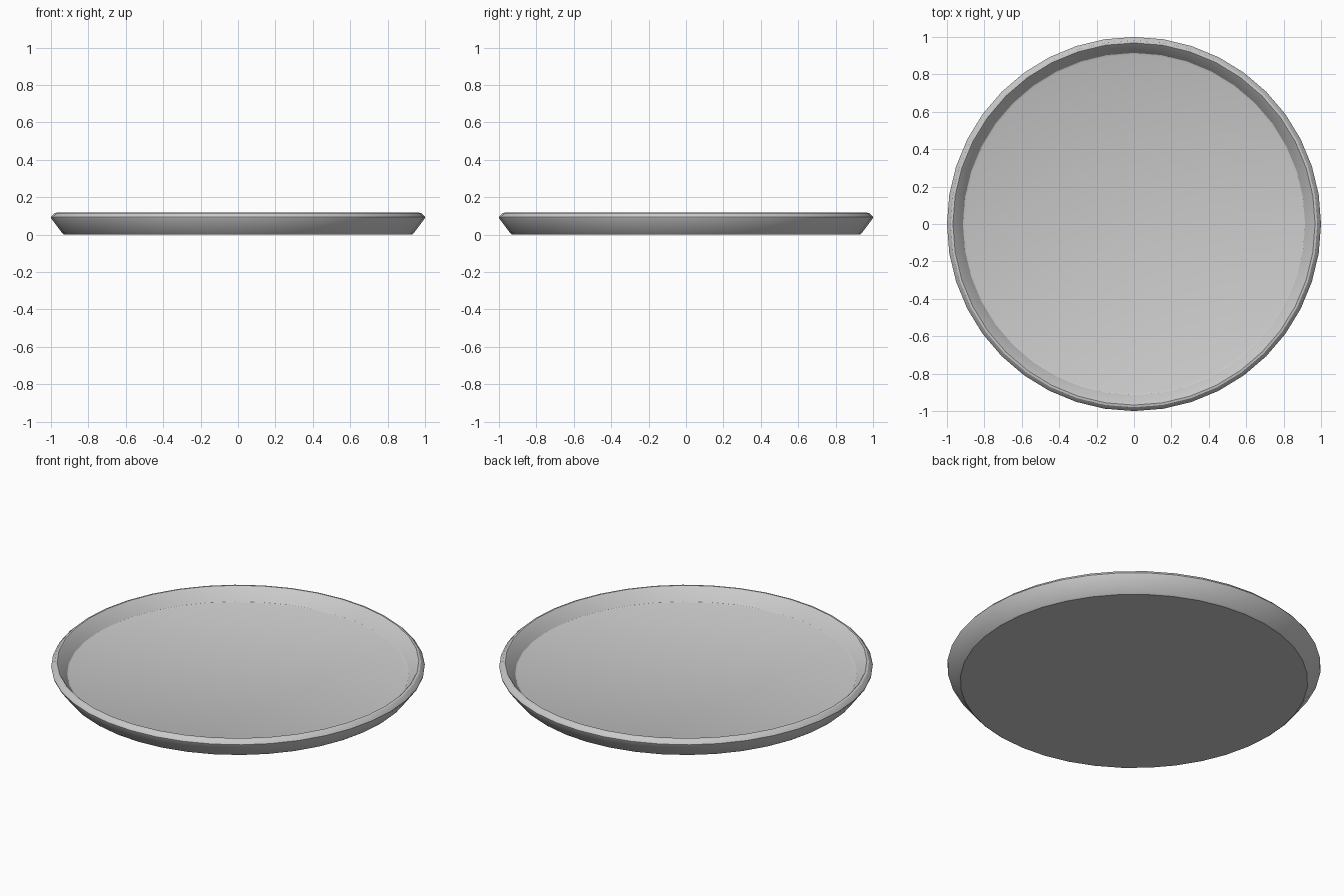
import bpy, bmesh, math

if "Cube" in bpy.data.objects:
    bpy.data.objects.remove(bpy.data.objects["Cube"])

SIDES = 40

# Tray cross-section (radius, height), from underside round the lip to the floor
profile = [(0.93, 0.0), (0.94, 0.008), (0.998, 0.085), (1.0, 0.093), (0.996, 0.1),
           (0.98, 0.115), (0.968, 0.117), (0.962, 0.112), (0.915, 0.047), (0.905, 0.043)]

bm = bmesh.new()
rings = []
for r, z in profile:
    rings.append([bm.verts.new((r * math.cos(2 * math.pi * i / SIDES),
                                r * math.sin(2 * math.pi * i / SIDES), z))
                  for i in range(SIDES)])

# Wall and rolled lip
for a, b in zip(rings, rings[1:]):
    for i in range(SIDES):
        j = (i + 1) % SIDES
        bm.faces.new((a[i], a[j], b[j], b[i]))

# Underside and inner floor
bm.faces.new(rings[0][::-1])
bm.faces.new(rings[-1])
bmesh.ops.recalc_face_normals(bm, faces=bm.faces[:])

mesh = bpy.data.meshes.new("round_tray")
bm.to_mesh(mesh)
bm.free()
tray = bpy.data.objects.new("round_tray", mesh)
bpy.context.collection.objects.link(tray)

# Smooth wall with crisp floor edges
bpy.context.view_layer.objects.active = tray
tray.select_set(True)
bpy.ops.object.shade_smooth_by_angle(angle=math.radians(30))
